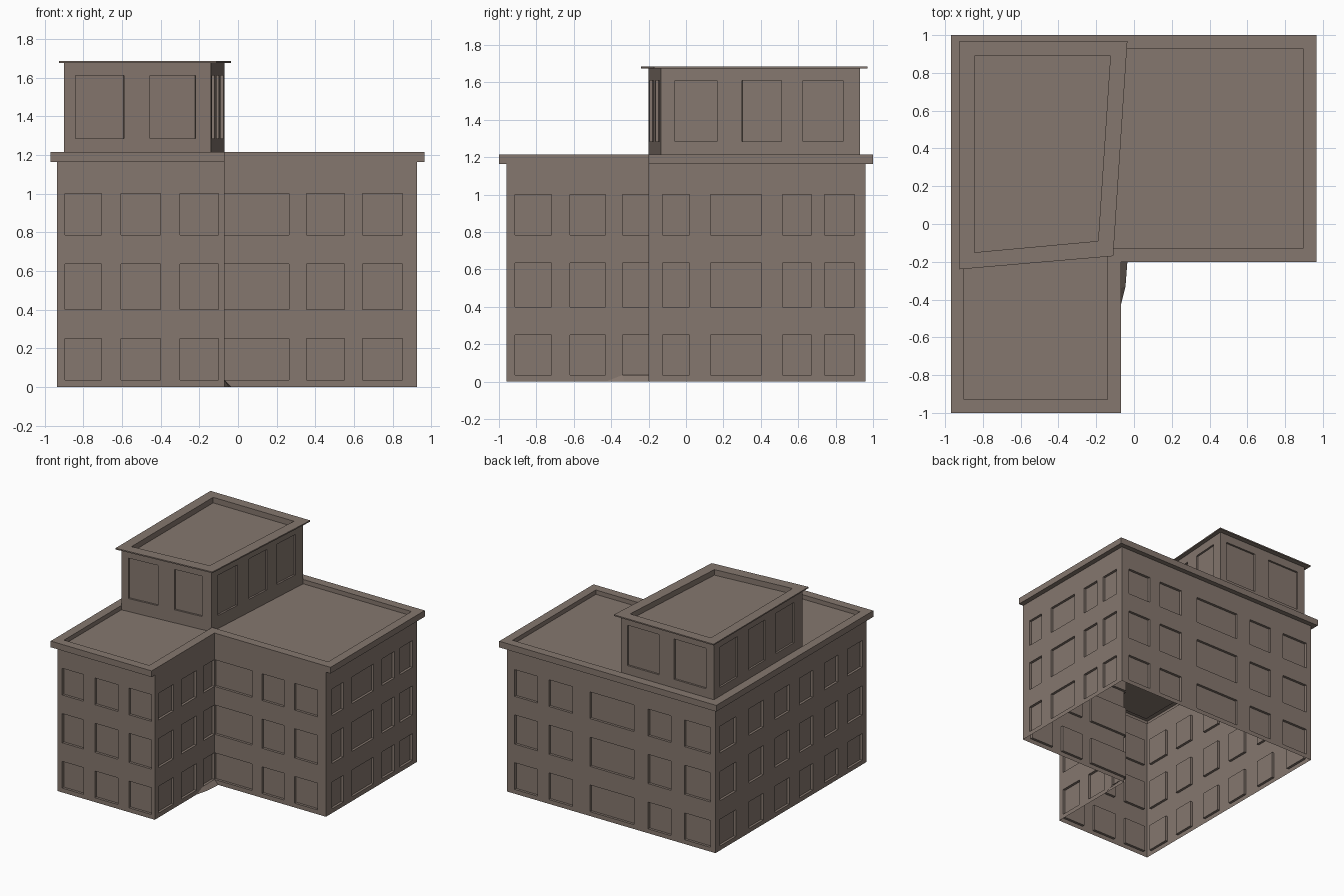
import bpy, bmesh
from mathutils import Vector

if "Cube" in bpy.data.objects:
    bpy.data.objects.remove(bpy.data.objects["Cube"])

stone = bpy.data.materials.new("warm grey stone")
stone.diffuse_color = (0.235, 0.185, 0.157, 1)
stone.use_nodes = True
stone.node_tree.nodes["Principled BSDF"].inputs["Base Color"].default_value = stone.diffuse_color


def finish(bm, name):
    bmesh.ops.remove_doubles(bm, verts=bm.verts, dist=0.0002)
    bmesh.ops.dissolve_degenerate(bm, edges=bm.edges, dist=0.0002)
    mesh = bpy.data.meshes.new(name)
    bm.to_mesh(mesh)
    bm.free()
    mesh.materials.append(stone)
    bpy.context.collection.objects.link(bpy.data.objects.new(name, mesh))


def wall(name, p, q, z0, z1, axis, columns, rows, depth):
    """Upright sheet from p to q with recessed window panels."""
    p, q = Vector((*p, 0)), Vector((*q, 0))
    d = q - p
    inward = Vector((-d.y, d.x, 0)).normalized() * depth
    cols = [sorted((w - p[axis]) / d[axis] for w in c) for c in columns]
    us = sorted({0.0, 1.0, *(u for c in cols for u in c)})
    zs = sorted({z0, z1, *(z for r in rows for z in r)})
    bm = bmesh.new()

    def quad(pts):
        bm.faces.new([bm.verts.new(v) for v in pts])

    for ua, ub in zip(us, us[1:]):
        for za, zb in zip(zs, zs[1:]):
            cell = [p + d * u + Vector((0, 0, z))
                    for u, z in ((ua, za), (ub, za), (ub, zb), (ua, zb))]
            um, zm = (ua + ub) / 2, (za + zb) / 2
            if any(a < um < b for a, b in cols) and any(a < zm < b for a, b in rows):
                back = [v + inward for v in cell]
                quad(back)
                for i in range(4):
                    j = (i + 1) % 4
                    quad((cell[i], cell[j], back[j], back[i]))
            else:
                quad(cell)
    bmesh.ops.remove_doubles(bm, verts=bm.verts, dist=0.0002)
    bmesh.ops.dissolve_limit(bm, angle_limit=0.01, verts=bm.verts, edges=bm.edges)
    finish(bm, name)


def cornice(name, under, outer, inner, z0, z1, floor):
    """Overhanging rim with a sunken flat roof inside it."""
    bm = bmesh.new()
    loops = [[bm.verts.new((x, y, z)) for x, y in pts] for pts, z in
             ((under, z0), (outer, z0), (outer, z1), (inner, z1), (inner, floor))]
    n = len(under)
    for a, b in zip(loops, loops[1:]):
        for i in range(n):
            j = (i + 1) % n
            bm.faces.new((a[i], a[j], b[j], b[i]))
    bm.faces.new(loops[-1])
    finish(bm, name)


# Main L-shaped block, open underneath
plan = [(-.935, -.96), (-.07, -.96), (-.07, -.2), (.925, -.2), (.925, .96), (-.935, .96)]
rows = [(.035, .25), (.40, .635), (.785, 1.0)]
main = [
    ("wing_front_wall", 0, [(-.895, -.705), (-.605, -.4), (-.3, -.1)]),
    ("wing_inner_wall", 1, [(-.915, -.72), (-.62, -.43), (-.34, -.2)]),
    ("recessed_front_wall", 0, [(-.07, .265), (.355, .55), (.645, .85)]),
    ("right_wall", 1, [(-.125, .02), (.13, .405), (.515, .67), (.74, .9)]),
    ("back_wall", 0, [(.855, .65), (.55, .34), (.185, -.21), (-.335, -.54), (-.66, -.89)]),
    ("left_wall", 1, [(.9, .7), (.53, .35), (.2, .02), (-.11, -.28), (-.43, -.6), (-.72, -.91)]),
]
for i, (name, axis, columns) in enumerate(main):
    wall(name, plan[i], plan[(i + 1) % 6], 0, 1.165, axis, columns, rows, .02)

cornice("main_cornice_and_roof", plan,
        [(-.97, -1), (-.07, -1), (-.07, -.2), (.965, -.2), (.965, 1), (-.97, 1)],
        [(-.9, -.93), (-.14, -.93), (-.14, -.13), (.895, -.13), (.895, .93), (-.9, .93)],
        1.165, 1.215, 1.18)

# Slightly skewed rooftop storey
top = [(-.9, -.2), (-.14, -.135), (-.07, .93), (-.9, .93)]
upper = [
    ("rooftop_front_wall", 0, [(-.84, -.59), (-.455, -.22)]),
    ("rooftop_right_wall", 1, [(-.06, .165), (.3, .51), (.625, .84)]),
    ("rooftop_back_wall", 0, [(-.13, -.41), (-.545, -.83)]),
    ("rooftop_left_wall", 1, [(.85, .63), (.49, .28), (.14, -.09)]),
]
for i, (name, axis, columns) in enumerate(upper):
    wall(name, top[i], top[(i + 1) % 4], 1.18, 1.675, axis, columns, [(1.285, 1.61)], .015)

cornice("rooftop_cornice_and_roof", top,
        [(-.925, -.24), (-.11, -.17), (-.035, .97), (-.925, .97)],
        [(-.845, -.15), (-.19, -.09), (-.125, .89), (-.845, .89)],
        1.675, 1.685, 1.64)

# Small flared foot at the inner corner
bm = bmesh.new()
a, b, c, e, f = [bm.verts.new(v) for v in (
    (-.07, -.43, 0), (-.045, -.33, 0), (-.035, -.2, 0), (-.07, -.2, .035), (-.07, -.34, .035))]
bm.faces.new((a, b, f))
bm.faces.new((b, c, e, f))
finish(bm, "corner_foot")
